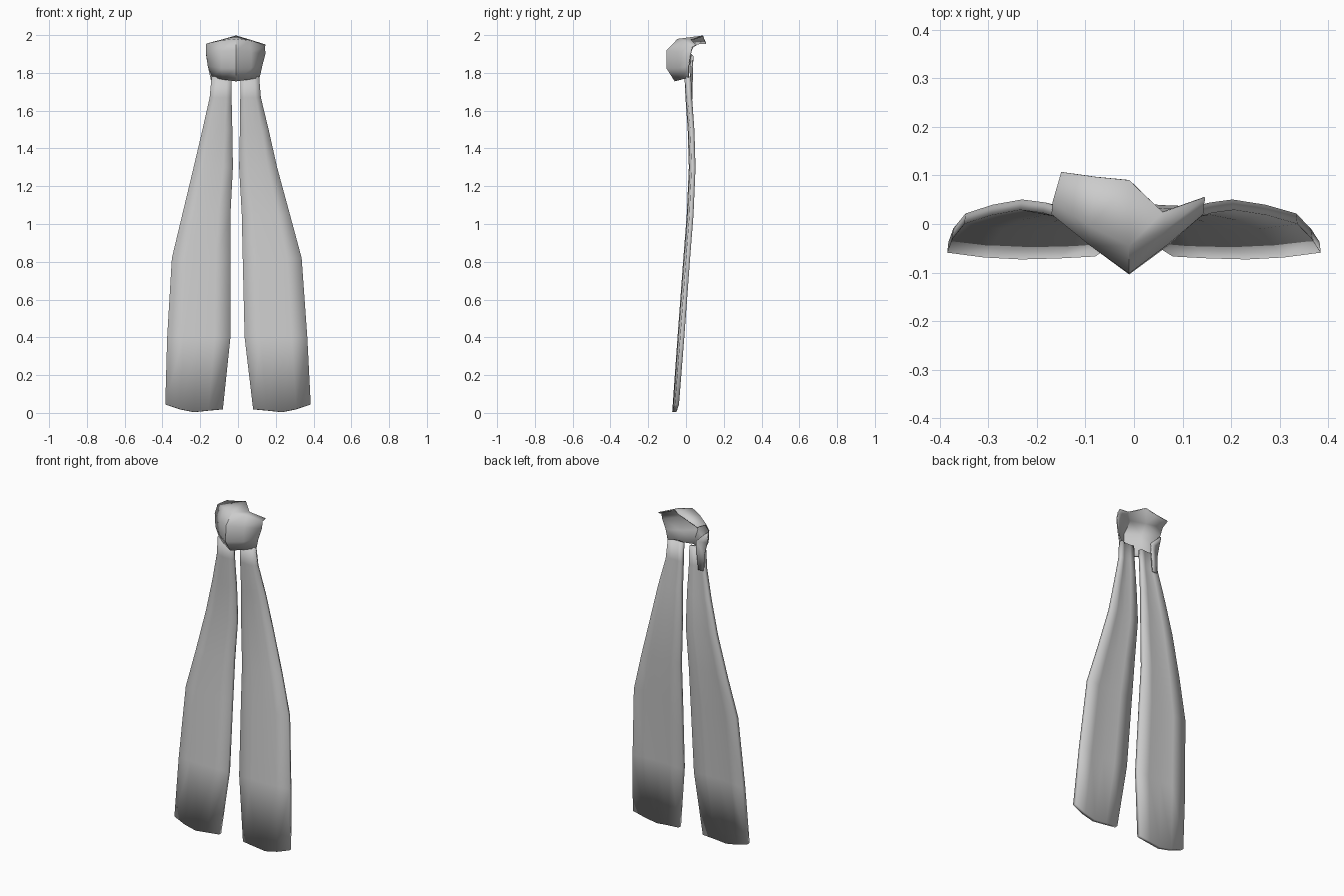
import bpy


def finish(obj, angle):
    bpy.ops.object.select_all(action='DESELECT')
    bpy.context.view_layer.objects.active = obj
    obj.select_set(True)
    bpy.ops.object.shade_smooth_by_angle(angle=angle)


def sheet(name, rows, thickness, offset, angle=0.7):
    """Grid of points turned into a thin piece of cloth."""
    n = len(rows[0])
    verts = [p for row in rows for p in row]
    faces = [(r * n + c, r * n + c + 1, (r + 1) * n + c + 1, (r + 1) * n + c)
             for r in range(len(rows) - 1) for c in range(n - 1)]
    mesh = bpy.data.meshes.new(name)
    mesh.from_pydata(verts, [], faces)
    obj = bpy.data.objects.new(name, mesh)
    bpy.context.collection.objects.link(obj)
    mod = obj.modifiers.new("thickness", 'SOLIDIFY')
    mod.thickness = thickness
    mod.offset = offset
    finish(obj, angle)
    return obj


# Long tails: height, left outer, left inner, right inner, right outer, front y
stations = [
    (0.02, -0.385, -0.08, 0.08, 0.385, -0.073),
    (0.40, -0.375, -0.04, 0.035, 0.367, -0.045),
    (0.82, -0.35, -0.04, 0.025, 0.337, -0.014),
    (1.05, -0.295, -0.04, 0.02, 0.275, 0.004),
    (1.30, -0.235, -0.027, 0.006, 0.207, 0.015),
    (1.50, -0.188, -0.03, 0.01, 0.162, 0.009),
    (1.67, -0.15, -0.034, 0.012, 0.121, -0.003),
    (1.78, -0.14, -0.033, 0.012, 0.112, -0.008),
]


def tail_rows(side):
    rows = []
    for i, (z, lo, li, ri, ro, y) in enumerate(stations):
        inner, outer = (li, lo) if side < 0 else (ri, ro)
        row = []
        for t, dy, dz in ((0, .006, 0), (.25, .002, -.007), (.5, 0, -.015),
                          (.75, .004, 0), (1, .014, .025)):
            row.append((inner + (outer - inner) * t, y + dy,
                        z + (dz if i == 0 else 0)))
        rows.append(row if side > 0 else row[::-1])
    return rows


for side, label in ((-1, "left_tail"), (1, "right_tail")):
    sheet(label, tail_rows(side), 0.022, -1)

# Knot: hollow ridged shell, open at the back
knot = [
    [(-.135, .012, 1.775), (-.08, -.022, 1.765), (-.01, -.06, 1.755), (.06, -.022, 1.765), (.115, .012, 1.775)],
    [(-.16, .012, 1.835), (-.09, -.045, 1.825), (-.01, -.104, 1.825), (.07, -.045, 1.825), (.128, .012, 1.835)],
    [(-.17, .02, 1.91), (-.09, -.045, 1.915), (-.01, -.102, 1.92), (.07, -.042, 1.91), (.145, .022, 1.90)],
    [(-.168, .045, 1.955), (-.09, -.005, 1.972), (-.01, -.045, 1.98), (.065, -.012, 1.97), (.143, .032, 1.94)],
    [(-.15, .107, 1.96), (-.08, .097, 1.978), (-.01, .09, 1.998), (.06, .024, 1.977), (.147, .054, 1.95)],
]
shell = sheet("knot", knot, 0.006, -1, 0.9)

# Small fold running from the knot down behind the left tail
fold = [
    [(-.142, .024, 1.66), (-.105, .028, 1.66)],
    [(-.142, .022, 1.76), (-.095, .03, 1.76)],
    [(-.158, .018, 1.835), (-.09, .03, 1.83)],
    [(-.168, .024, 1.90), (-.15, .035, 1.89)],
]
sheet("knot_fold", fold, 0.006, -1)
